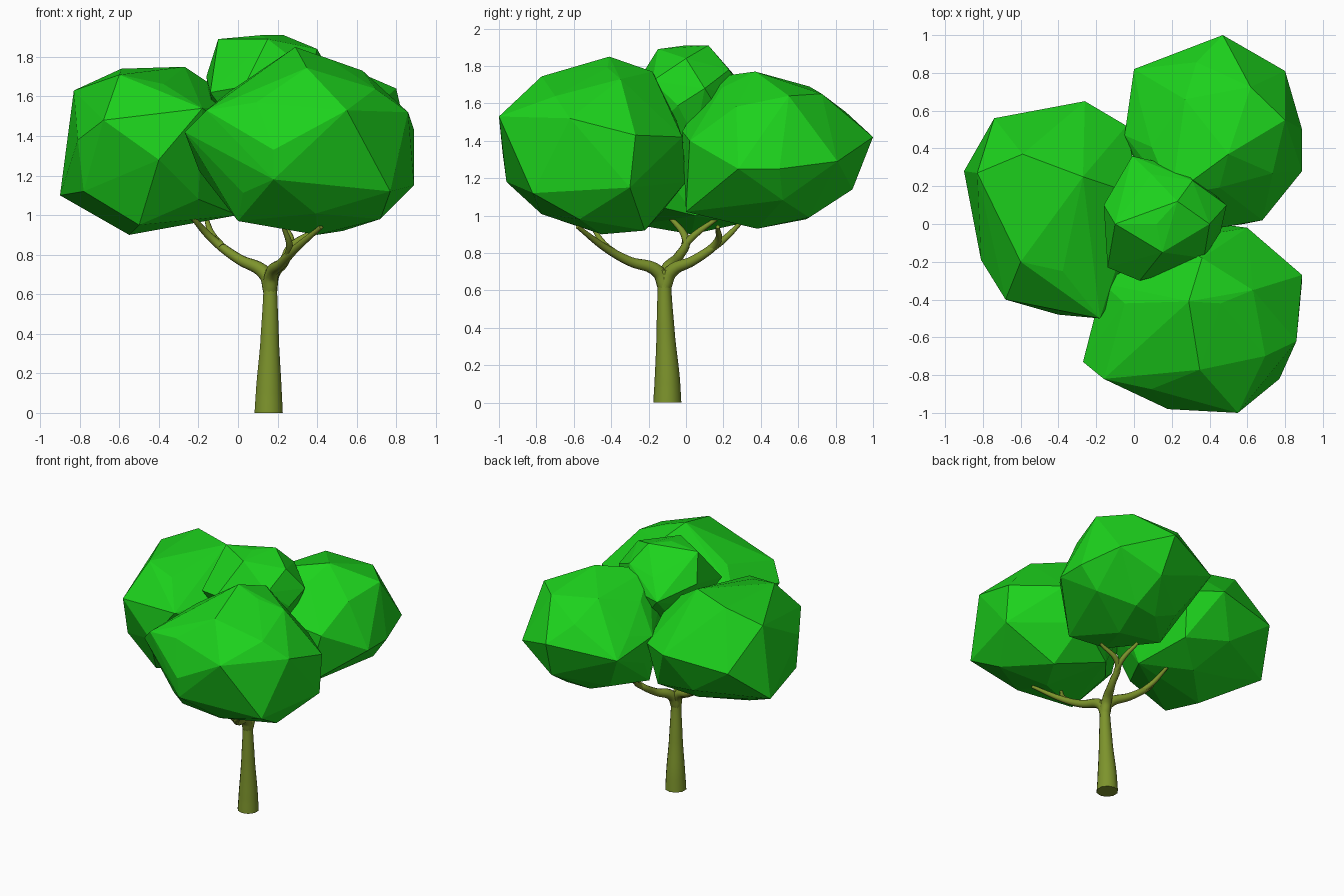
import bpy, bmesh, math, random
from mathutils import Vector

random.seed(4)


def material(name, color):
    m = bpy.data.materials.new(name)
    m.diffuse_color = (*color, 1)
    return m


LEAF = material("leaf green", (0.012, 0.65, 0.012))
BARK = material("olive bark", (0.205, 0.295, 0.025))


def leaf_clump(name, centre, radii, corners):
    """Faceted clump: convex hull of a loose ellipsoid plus a few pulled-out corners."""
    c, r = Vector(centre), Vector(radii)

    def unit(p):
        d = Vector(p) - c
        return Vector((d.x / r.x, d.y / r.y, d.z / r.z)).normalized()

    points = [Vector(p) for p in corners]
    taken = [unit(p) for p in corners]
    n = 26
    for i in range(n):
        z = 1 - (2 * i + 1) / n
        a = i * math.pi * (3 - math.sqrt(5))
        s = math.sqrt(1 - z * z)
        d = Vector((s * math.cos(a), s * math.sin(a), z))
        if all(d.angle(t) > 0.38 for t in taken):
            k = random.uniform(0.95, 0.99)
            points.append(c + Vector((d.x * r.x, d.y * r.y, d.z * r.z)) * k)
    bm = bmesh.new()
    for p in points:
        bm.verts.new(p)
    bmesh.ops.convex_hull(bm, input=bm.verts)
    bmesh.ops.delete(bm, geom=[v for v in bm.verts if not v.link_faces], context='VERTS')
    bmesh.ops.recalc_face_normals(bm, faces=bm.faces)
    me = bpy.data.meshes.new(name)
    bm.to_mesh(me)
    bm.free()
    me.materials.append(LEAF)
    ob = bpy.data.objects.new(name, me)
    bpy.context.collection.objects.link(ob)


# Foliage clumps
leaf_clump("front_leaf_clump", (0.32, -0.49, 1.38), (0.57, 0.50, 0.47), [
    (0.29, -0.41, 1.85), (-0.27, -0.73, 1.42), (-0.16, -0.82, 1.53),
    (0.18, -0.96, 1.18), (0.18, -0.98, 1.33), (0.55, -1.0, 1.53),
    (0.77, -0.82, 1.12), (0.86, -0.62, 1.52), (0.89, -0.27, 1.43),
    (0.89, -0.3, 1.15), (0.60, -0.02, 1.42), (0.63, -0.35, 1.73),
    (0.40, -0.45, 0.90), (0.0, -0.66, 0.97), (-0.05, -0.42, 1.62),
    (0.53, -0.22, 0.92), (0.72, -0.57, 0.98), (0.45, 0.0, 1.18),
    (0.15, -0.12, 1.03), (0.36, -0.18, 1.77), (0.05, -0.18, 1.40),
    (0.46, -0.42, 1.79)])
leaf_clump("left_leaf_clump", (-0.40, 0.06, 1.33), (0.46, 0.55, 0.43), [
    (-0.90, 0.28, 1.10), (-0.83, 0.27, 1.63), (-0.74, 0.56, 1.35),
    (-0.26, 0.65, 1.40), (-0.59, 0.37, 1.74), (-0.27, 0.25, 1.75),
    (-0.81, -0.19, 1.38), (-0.68, -0.40, 1.48), (-0.18, -0.50, 1.54),
    (-0.40, -0.48, 1.28), (-0.55, 0.03, 0.90), (-0.60, -0.20, 1.71),
    (-0.78, -0.20, 1.12), (-0.04, 0.52, 1.38), (-0.50, -0.26, 0.95),
    (-0.08, 0.45, 1.06), (0.0, 0.05, 1.0), (-0.05, -0.28, 1.45),
    (-0.20, -0.28, 1.08), (0.03, 0.15, 1.55)])
leaf_clump("back_leaf_clump", (0.43, 0.47, 1.35), (0.46, 0.48, 0.42), [
    (0.47, 1.0, 1.42), (0.0, 0.82, 1.35), (0.80, 0.81, 1.29),
    (0.80, 0.55, 1.64), (0.89, 0.50, 1.25), (0.89, 0.28, 1.25),
    (0.27, 0.66, 1.69), (0.50, 0.37, 1.77), (0.20, 0.15, 1.74),
    (0.68, 0.02, 1.40), (-0.05, 0.47, 1.42), (0.45, 0.38, 0.93),
    (0.50, 0.89, 1.14), (0.58, 0.0, 1.02), (0.35, 0.64, 0.98),
    (0.25, 0.0, 1.05), (0.45, -0.02, 1.45), (0.06, 0.35, 1.01),
    (0.13, 0.10, 1.55)])
leaf_clump("top_leaf_clump", (0.16, 0.02, 1.60), (0.31, 0.30, 0.30), [
    (-0.01, 0.36, 1.62), (0.31, 0.23, 1.78), (0.49, 0.10, 1.68),
    (0.37, -0.18, 1.72), (0.03, -0.30, 1.65), (-0.14, -0.23, 1.62),
    (-0.16, 0.10, 1.70), (-0.10, 0.0, 1.89), (0.12, 0.0, 1.91),
    (0.23, 0.12, 1.91), (0.15, -0.15, 1.89), (0.40, 0.0, 1.84)])

# Trunk and branches: tapered tubes, each point is (x, y, z, radius)
curve = bpy.data.curves.new("trunk_and_branches", 'CURVE')
curve.dimensions = '3D'
curve.bevel_depth = 1
curve.bevel_resolution = 3
curve.resolution_u = 6
curve.use_fill_caps = True


def limb(*pts):
    s = curve.splines.new('BEZIER')
    s.bezier_points.add(len(pts) - 1)
    for b, (x, y, z, r) in zip(s.bezier_points, pts):
        b.co = (x, y, z)
        b.radius = r
        b.handle_left_type = b.handle_right_type = 'AUTO'


fork = (0.163, -0.115, 0.62, 0.037)
limb((0.155, -0.10, 0.0, 0.075), (0.156, -0.10, 0.12, 0.068), (0.16, -0.108, 0.35, 0.05),
     (0.163, -0.115, 0.60, 0.037), (0.163, -0.115, 0.71, 0.036))
# left branch and twig
limb(fork, (0.14, -0.105, 0.70, 0.036), (0.0, -0.04, 0.78, 0.026),
     (-0.12, 0.0, 0.87, 0.021), (-0.25, -0.10, 1.01, 0.011))
limb((-0.08, -0.01, 0.84, 0.02), (-0.13, 0.05, 0.90, 0.018), (-0.16, 0.16, 0.98, 0.011))
# front branch and twig
limb(fork, (0.17, -0.15, 0.70, 0.036), (0.22, -0.30, 0.755, 0.026),
     (0.28, -0.42, 0.82, 0.021), (0.42, -0.58, 0.94, 0.011))
limb((0.25, -0.36, 0.785, 0.02), (0.26, -0.44, 0.85, 0.017), (0.23, -0.50, 0.94, 0.011))
# back branch and twig
limb(fork, (0.175, -0.08, 0.70, 0.036), (0.23, 0.04, 0.76, 0.026),
     (0.28, 0.16, 0.85, 0.021), (0.44, 0.17, 0.94, 0.011))
limb((0.26, 0.12, 0.81, 0.02), (0.27, 0.20, 0.87, 0.018), (0.22, 0.30, 0.97, 0.011))

trunk = bpy.data.objects.new("trunk_and_branches", curve)
bpy.context.collection.objects.link(trunk)
curve.materials.append(BARK)
bpy.context.view_layer.objects.active = trunk
trunk.select_set(True)
bpy.ops.object.convert(target='MESH')
bpy.ops.object.shade_smooth_by_angle(angle=math.radians(50))
